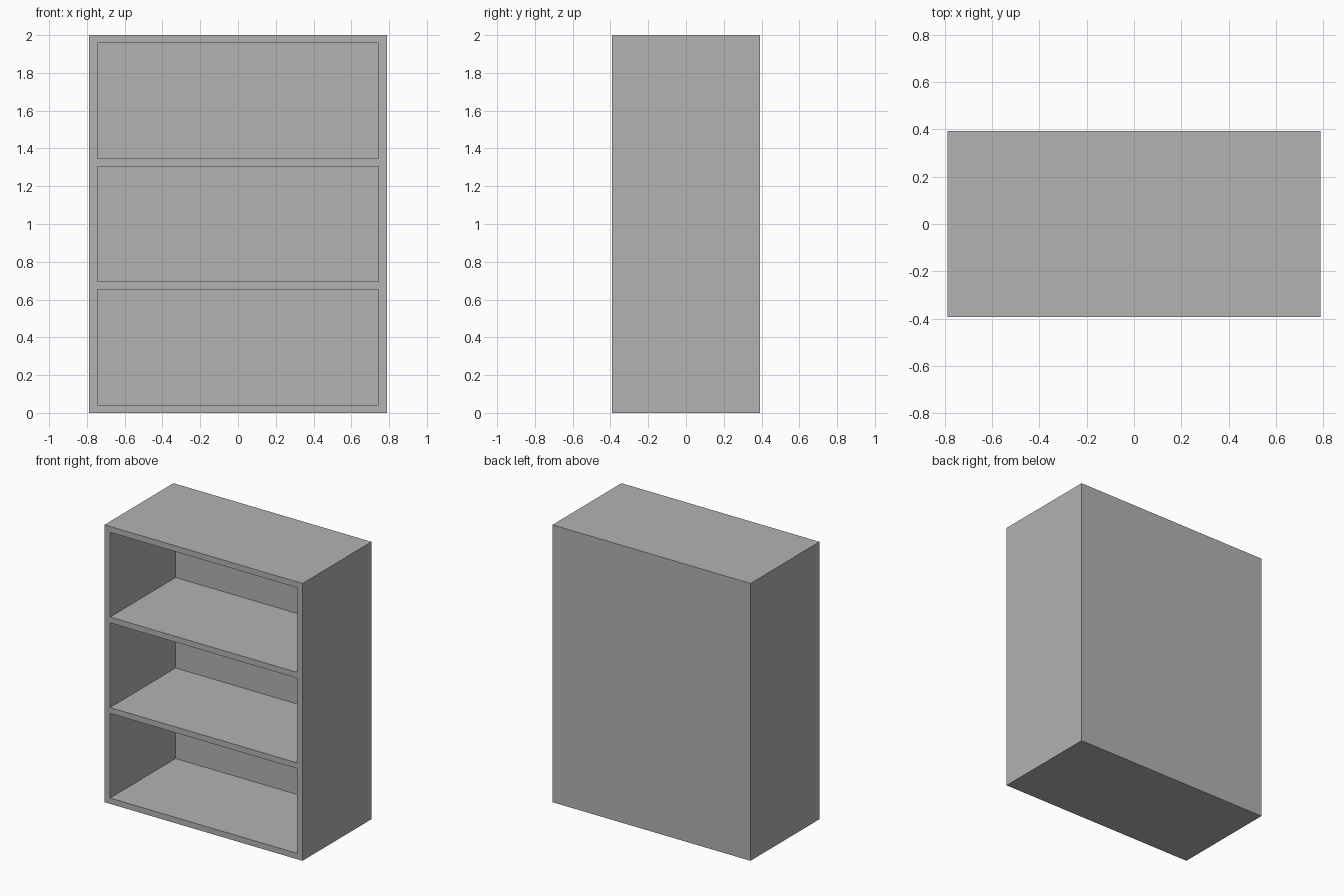
import bpy

if "Cube" in bpy.data.objects:
    bpy.data.objects.remove(bpy.data.objects["Cube"], do_unlink=True)

# Overall size, board thickness and compartment layout
W, D, H = 1.58, 0.786, 2.0
SIDE, BOARD, BACK = 0.045, 0.042, 0.04
BAYS = 3
BAY_H = (H - BOARD * (BAYS + 1)) / BAYS

grey = bpy.data.materials.new("plain_grey")
grey.use_nodes = True
colour = (0.45, 0.45, 0.45, 1)
grey.diffuse_color = colour
grey.node_tree.nodes["Principled BSDF"].inputs["Base Color"].default_value = colour


def box(name, size, centre):
    bpy.ops.mesh.primitive_cube_add(size=1, location=centre)
    ob = bpy.context.object
    ob.name = name
    ob.scale = size
    bpy.ops.object.transform_apply(location=False, rotation=False, scale=True)
    ob.data.materials.append(grey)
    return ob


# Solid carcass
cabinet = box("bookcase_body", (W, D, H), (0, 0, H / 2))

# Open compartments cut in from the front, leaving the shelves and back panel
for i in range(BAYS):
    z = BOARD + BAY_H / 2 + i * (BAY_H + BOARD)
    cutter = box(f"compartment_cutter_{i + 1}",
                 (W - 2 * SIDE, D, BAY_H), (0, -BACK, z))
    cutter.hide_render = True
    cut = cabinet.modifiers.new(f"compartment_{i + 1}", "BOOLEAN")
    cut.operation = "DIFFERENCE"
    cut.solver = "EXACT"
    cut.object = cutter
    bpy.context.view_layer.objects.active = cabinet
    bpy.ops.object.modifier_apply(modifier=cut.name)
    bpy.data.objects.remove(cutter, do_unlink=True)
